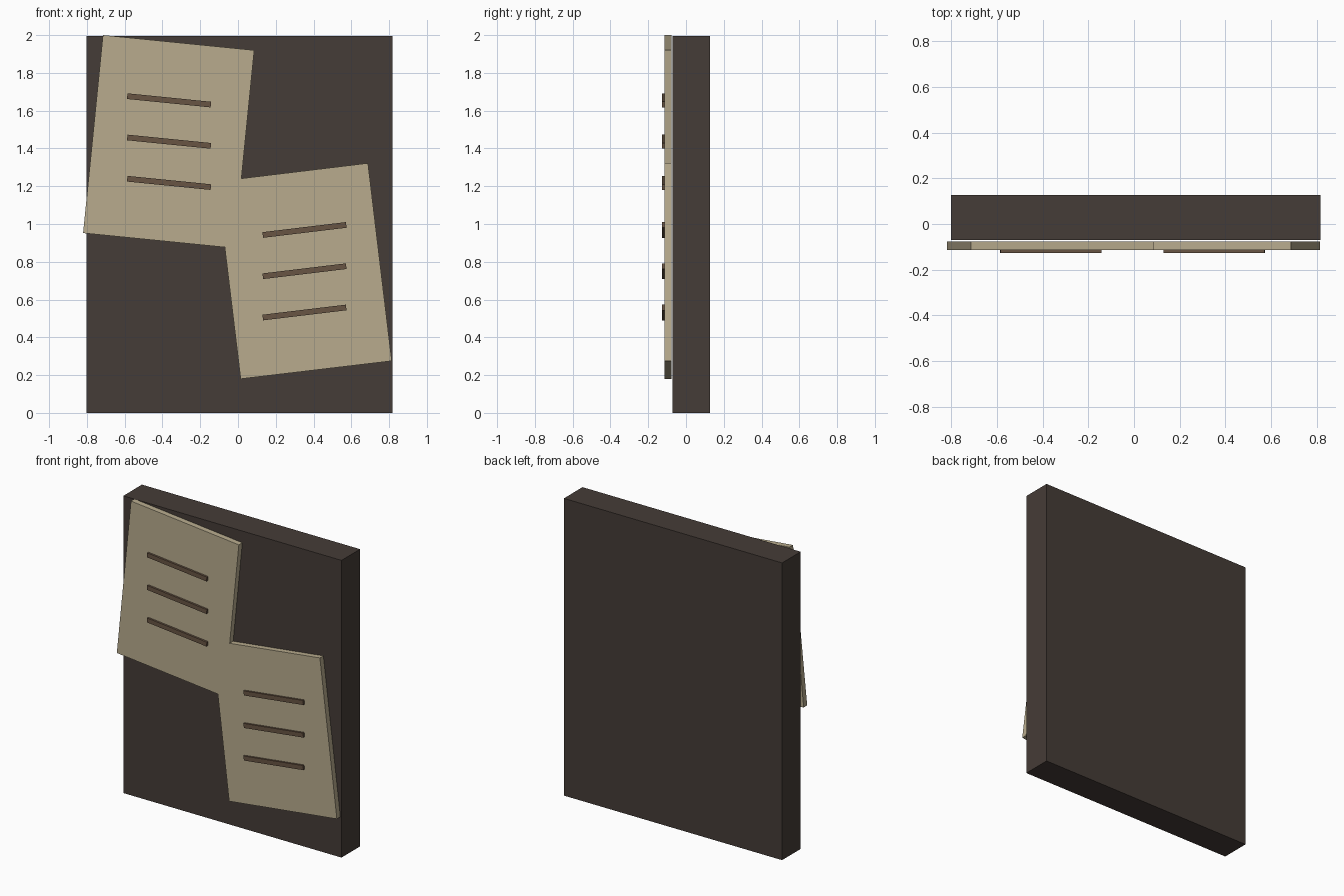
import bpy, bmesh
from mathutils import Matrix

if "Cube" in bpy.data.objects:
    bpy.data.objects.remove(bpy.data.objects["Cube"])


def material(name, rgb):
    m = bpy.data.materials.new(name)
    m.diffuse_color = (*rgb, 1)
    m.use_nodes = True
    m.node_tree.nodes["Principled BSDF"].inputs["Base Color"].default_value = m.diffuse_color
    return m


def add_object(name, bm, mat):
    bmesh.ops.recalc_face_normals(bm, faces=bm.faces)
    mesh = bpy.data.meshes.new(name)
    bm.to_mesh(mesh)
    bm.free()
    mesh.materials.append(mat)
    ob = bpy.data.objects.new(name, mesh)
    bpy.context.collection.objects.link(ob)
    return ob


def box(name, centre, size, mat, tilt=0.0):
    """Box tilted around y; positive tilt raises the right end."""
    bm = bmesh.new()
    bmesh.ops.create_cube(bm, size=1)
    bm.transform(Matrix.Translation(centre) @ Matrix.Rotation(-tilt, 4, 'Y')
                 @ Matrix.Diagonal((*size, 1)))
    return add_object(name, bm, mat)


def plate(name, outline, y_front, y_back, mat):
    """Extrude an x/z outline along y."""
    bm = bmesh.new()
    face = bm.faces.new([bm.verts.new((x, y_front, z)) for x, z in outline])
    ext = bmesh.ops.extrude_face_region(bm, geom=[face], use_keep_orig=True)
    verts = [g for g in ext['geom'] if isinstance(g, bmesh.types.BMVert)]
    bmesh.ops.translate(bm, verts=verts, vec=(0, y_back - y_front, 0))
    return add_object(name, bm, mat)


wood = material("dark_wood", (0.06, 0.045, 0.038))
paper = material("paper", (0.48, 0.41, 0.27))
ink = material("ink", (0.14, 0.09, 0.057))

# Backing board
box("board", (0.008, 0.028, 0.9975), (1.62, 0.197, 1.995), wood)

# Two overlapping tilted sheets, joined as one outline
plate("paper_sheets",
      [(-0.82, 0.952), (-0.07, 0.877), (0.014, 0.18), (0.814, 0.275),
       (0.688, 1.322), (0.018, 1.241), (0.086, 1.92), (-0.715, 2.0)],
      -0.114, -0.077, paper)

# Three raised text strokes on each sheet
for side, x, z, tilt in (("left", -0.365, 1.436, -0.1),
                         ("right", 0.352, 0.75, 0.12)):
    for i in (-1, 0, 1):
        box(f"{side}_stroke_{i + 2}", (x, -0.1195, z - i * 0.2185),
            (0.445, 0.015, 0.03), ink, tilt)
